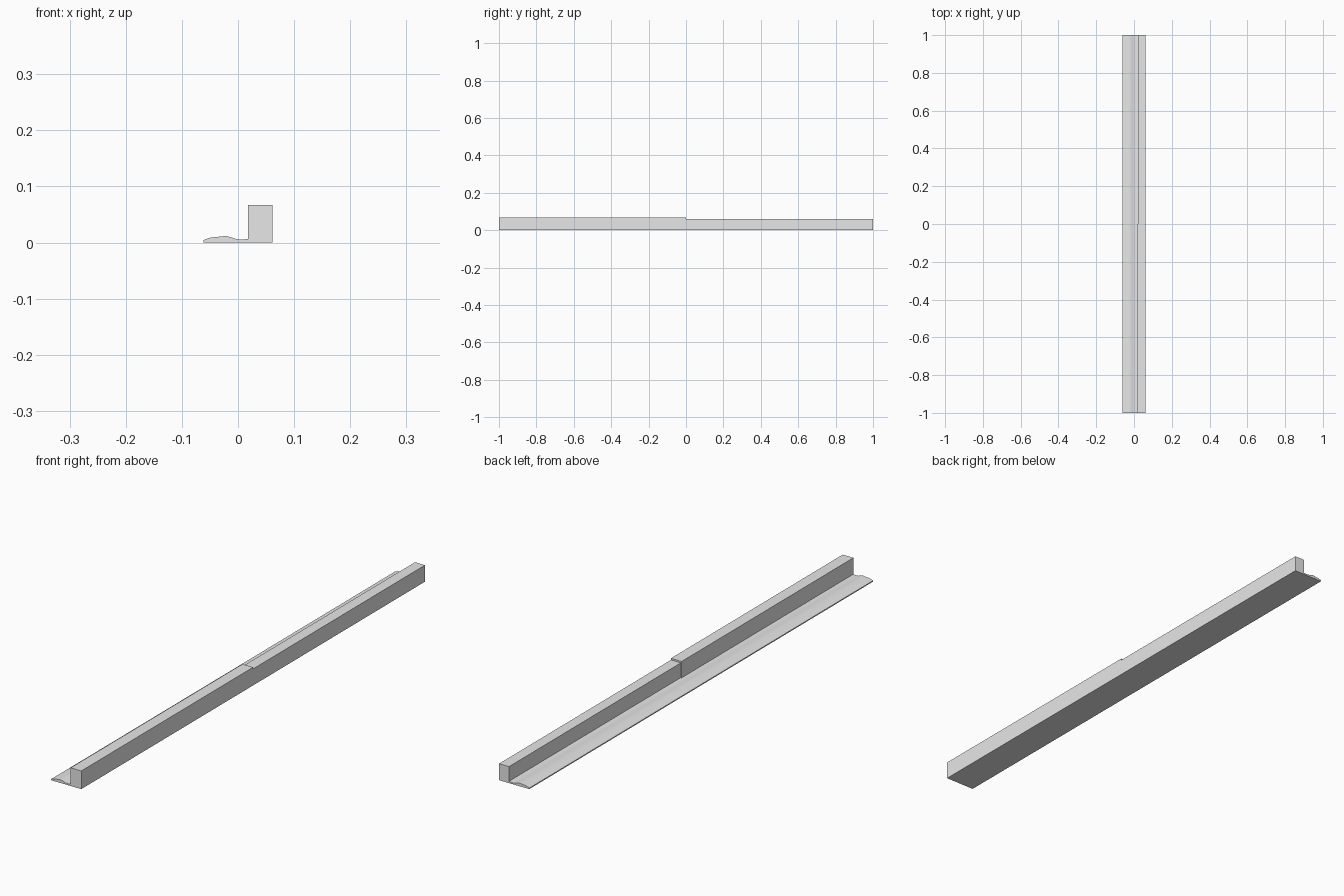
import bpy
import bmesh
import math

cube = bpy.data.objects.get("Cube")
if cube:
    bpy.data.objects.remove(cube, do_unlink=True)

# Single plain grey
grey = bpy.data.materials.new("plain_grey")
grey.use_nodes = True
grey.diffuse_color = (0.8, 0.8, 0.8, 1)
grey.node_tree.nodes["Principled BSDF"].inputs["Base Color"].default_value = (0.8, 0.8, 0.8, 1)


def extrude_profile(name, profile, y0, y1):
    """Solid made by sweeping an x-z outline from y0 to y1."""
    bm = bmesh.new()
    base = bm.faces.new([bm.verts.new((x, y0, z)) for x, z in profile])
    swept = bmesh.ops.extrude_face_region(bm, geom=[base], use_keep_orig=True)
    moved = [v for v in swept["geom"] if isinstance(v, bmesh.types.BMVert)]
    bmesh.ops.translate(bm, verts=moved, vec=(0, y1 - y0, 0))
    bmesh.ops.recalc_face_normals(bm, faces=bm.faces[:])
    mesh = bpy.data.meshes.new(name)
    bm.to_mesh(mesh)
    bm.free()
    mesh.materials.append(grey)
    obj = bpy.data.objects.new(name, mesh)
    bpy.context.collection.objects.link(obj)
    return obj


def rectangle(left, right, top):
    return [(left, 0), (right, 0), (right, top), (left, top)]


# Square rails: the front one is slightly taller and wider
RIGHT = 0.0615
extrude_profile("front_rail", rectangle(0.018, RIGHT, 0.067), -1, 0)
extrude_profile("back_rail", rectangle(0.021, RIGHT, 0.061), 0, 1)

# Low wavy strip running the full length beside the rails
crest = [(-0.0615, 0.004), (-0.056, 0.0065), (-0.049, 0.0087), (-0.041, 0.0098),
         (-0.032, 0.0105), (-0.022, 0.0118), (-0.013, 0.0095), (-0.004, 0.0065),
         (0.004, 0.005), (0.012, 0.0058), (0.021, 0.0068)]
outline = [(crest[0][0], 0)] + crest + [(crest[-1][0], 0)]
strip = extrude_profile("wavy_strip", outline, -1, 1)

bpy.ops.object.select_all(action="DESELECT")
strip.select_set(True)
bpy.context.view_layer.objects.active = strip
bpy.ops.object.shade_smooth_by_angle(angle=math.radians(30))
